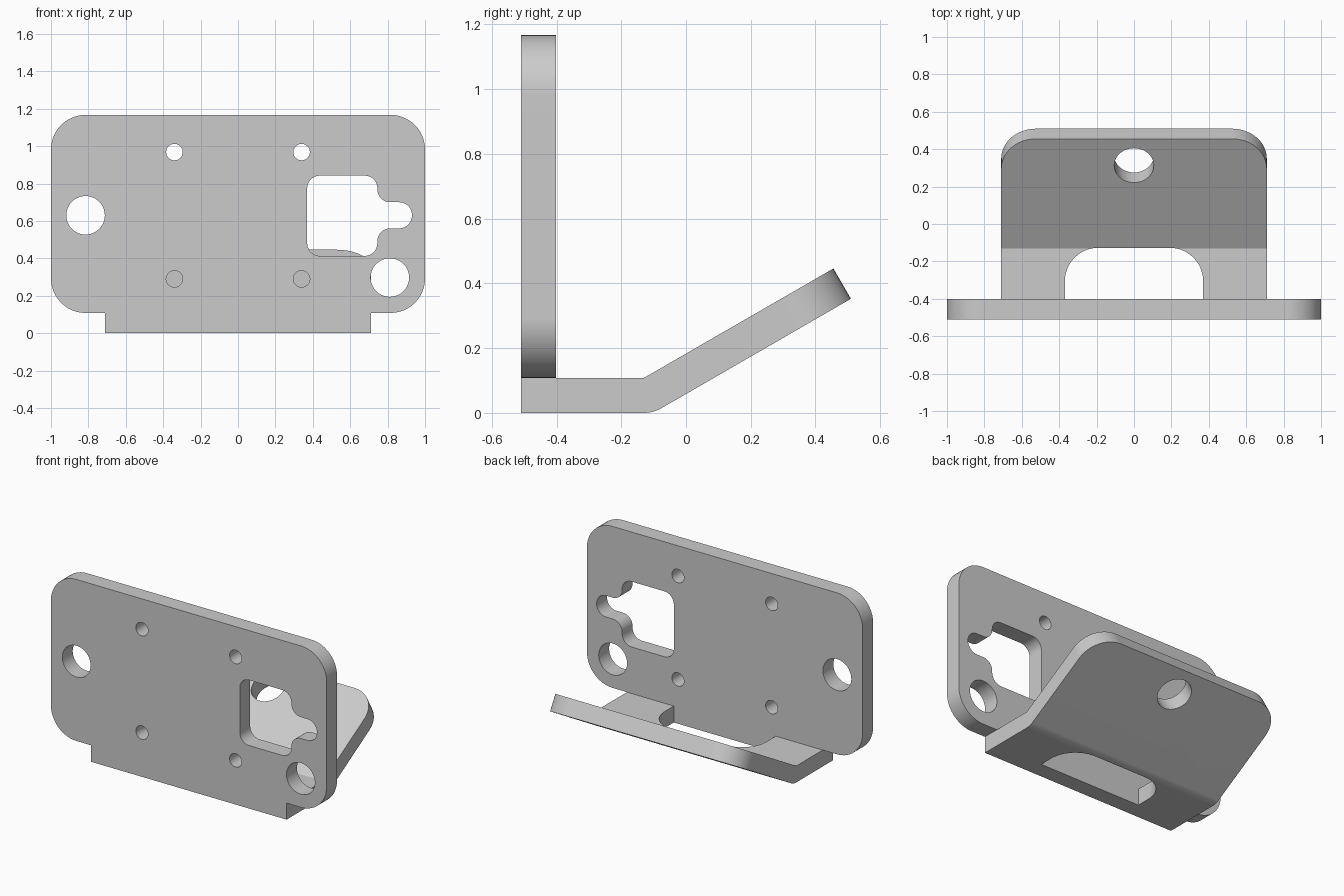
import bpy, bmesh
from math import radians, sin, cos, tan, pi
from mathutils import Vector, Matrix

if "Cube" in bpy.data.objects:
    bpy.data.objects.remove(bpy.data.objects["Cube"], do_unlink=True)

T = 0.108                       # sheet thickness
FRONT, BACK = -0.51, -0.402     # faces of the upright plate
BEND_Y, TILT = -0.13, radians(30)

grey = bpy.data.materials.new("plain grey")
grey.use_nodes = True
grey.diffuse_color = (0.6, 0.6, 0.6, 1)
grey.node_tree.nodes["Principled BSDF"].inputs["Base Color"].default_value = (0.6, 0.6, 0.6, 1)


def outline(corners, steps=12):
    """Polygon from (u, v, radius) corners, each rounded by its radius."""
    pts = []
    for i, (u, v, r) in enumerate(corners):
        p = Vector((u, v))
        if r == 0:
            pts.append(p)
            continue
        a = (Vector(corners[i - 1][:2]) - p).normalized()
        b = (Vector(corners[(i + 1) % len(corners)][:2]) - p).normalized()
        half = a.angle(b) / 2
        centre = p + (a + b).normalized() * (r / sin(half))
        start = p + a * (r / tan(half)) - centre
        sweep = (pi - 2 * half) * (1 if a.x * b.y - a.y * b.x < 0 else -1)
        for k in range(steps + 1):
            q = centre + Matrix.Rotation(sweep * k / steps, 2) @ start
            if not pts or (q - pts[-1]).length > 1e-4:
                pts.append(q)
    if (pts[0] - pts[-1]).length < 1e-4:
        pts.pop()
    return pts


def prism(name, pts, place, w0, w1):
    """Extrude a 2D outline; place(u, v, w) gives the point in space."""
    bm = bmesh.new()
    face = bm.faces.new([bm.verts.new(place(u, v, w0)) for u, v in pts])
    new = bmesh.ops.extrude_face_region(bm, geom=[face])["geom"]
    shift = Vector(place(0, 0, w1)) - Vector(place(0, 0, w0))
    bmesh.ops.translate(bm, vec=shift, verts=[g for g in new if isinstance(g, bmesh.types.BMVert)])
    bmesh.ops.recalc_face_normals(bm, faces=bm.faces)
    mesh = bpy.data.meshes.new(name)
    bm.to_mesh(mesh)
    bm.free()
    mesh.materials.append(grey)
    obj = bpy.data.objects.new(name, mesh)
    bpy.context.collection.objects.link(obj)
    return obj


def circle(u, v, r, n=40):
    return [(u + r * cos(2 * pi * k / n), v + r * sin(2 * pi * k / n)) for k in range(n)]


def combine(target, other, operation):
    mod = target.modifiers.new("combine", "BOOLEAN")
    mod.object, mod.operation, mod.solver = other, operation, "EXACT"
    bpy.context.view_layer.objects.active = target
    bpy.ops.object.modifier_apply(modifier=mod.name)
    bpy.data.objects.remove(other, do_unlink=True)


def upright(u, v, w):
    return (u, w, v)


def sideways(u, v, w):
    return (w, u, v)


def flat(u, v, w):
    return (u, v, w)


def tilted(u, v, w):
    # u across, v along the sloped flange from the bend, w out of it
    return (u, BEND_Y + v * cos(TILT) - w * sin(TILT), T + v * sin(TILT) + w * cos(TILT))


# Upright plate with rounded corners and a lower tab
half = [(0.71, 0, 0), (0.71, T, 0), (1, T, 0.185), (1, 1.167, 0.185)]
bracket = prism("mounting_bracket",
                outline(half + [(-x, z, r) for x, z, r in reversed(half)]), upright, FRONT, BACK)

# Keyed opening and round holes in the plate
key = [(0.37, 0.413, 0.068), (0.745, 0.413, 0.068), (0.745, 0.56, 0.068), (0.93, 0.56, 0.069),
       (0.93, 0.70, 0.069), (0.745, 0.70, 0.068), (0.745, 0.842, 0.068), (0.37, 0.842, 0.068)]
cuts = [outline(key), circle(-0.815, 0.63, 0.103), circle(0.812, 0.297, 0.103)]
cuts += [circle(x, z, 0.044) for x in (-0.34, 0.34) for z in (0.29, 0.968)]
for pts in cuts:
    combine(bracket, prism("hole_cutter", pts, upright, FRONT - 0.1, BACK + 0.1), "DIFFERENCE")

# Bent foot: flat base, rounded bend and sloped flange
LENGTH = 0.676
tip_top, tip_low = tilted(0, LENGTH, 0), tilted(0, LENGTH, -T)
foot = prism("bent_foot", outline([
    (BACK, 0, 0), (BEND_Y + T * tan(TILT / 2), 0, T), (tip_low[1], tip_low[2], 0),
    (tip_top[1], tip_top[2], 0), (BEND_Y, T, 0), (BACK, T, 0)]), sideways, -0.71, 0.71)

# Round the two free corners of the flange
bm = bmesh.new()
bm.from_mesh(foot.data)
corners = [e for e in bm.edges if all(v.co.y > 0.4 for v in e.verts)
           and abs(e.verts[0].co.x - e.verts[1].co.x) < 0.01]
bmesh.ops.bevel(bm, geom=corners, offset=0.185, segments=12, profile=0.5, affect="EDGES")
bm.to_mesh(foot.data)
bm.free()

# Slot behind the plate and the flange hole
slot = outline([(-0.37, BACK - 0.05, 0), (0.37, BACK - 0.05, 0),
                (0.37, -0.127, 0.18), (-0.37, -0.127, 0.18)])
combine(foot, prism("slot_cutter", slot, flat, -0.1, 0.3), "DIFFERENCE")
combine(foot, prism("flange_hole_cutter", circle(0, 0.512, 0.106), tilted, -T - 0.1, 0.1), "DIFFERENCE")

# Join into one part and merge coplanar faces
combine(bracket, foot, "UNION")
bm = bmesh.new()
bm.from_mesh(bracket.data)
bmesh.ops.remove_doubles(bm, verts=bm.verts, dist=1e-4)
bmesh.ops.dissolve_limit(bm, angle_limit=radians(0.5), verts=bm.verts, edges=bm.edges)
bm.to_mesh(bracket.data)
bm.free()

# Smooth the rounds, keep the sheet edges crisp
bpy.ops.object.select_all(action="DESELECT")
bracket.select_set(True)
bpy.context.view_layer.objects.active = bracket
bpy.ops.object.shade_smooth_by_angle(angle=radians(25))
normals = bracket.modifiers.new("flat face normals", "WEIGHTED_NORMAL")
normals.keep_sharp = True
